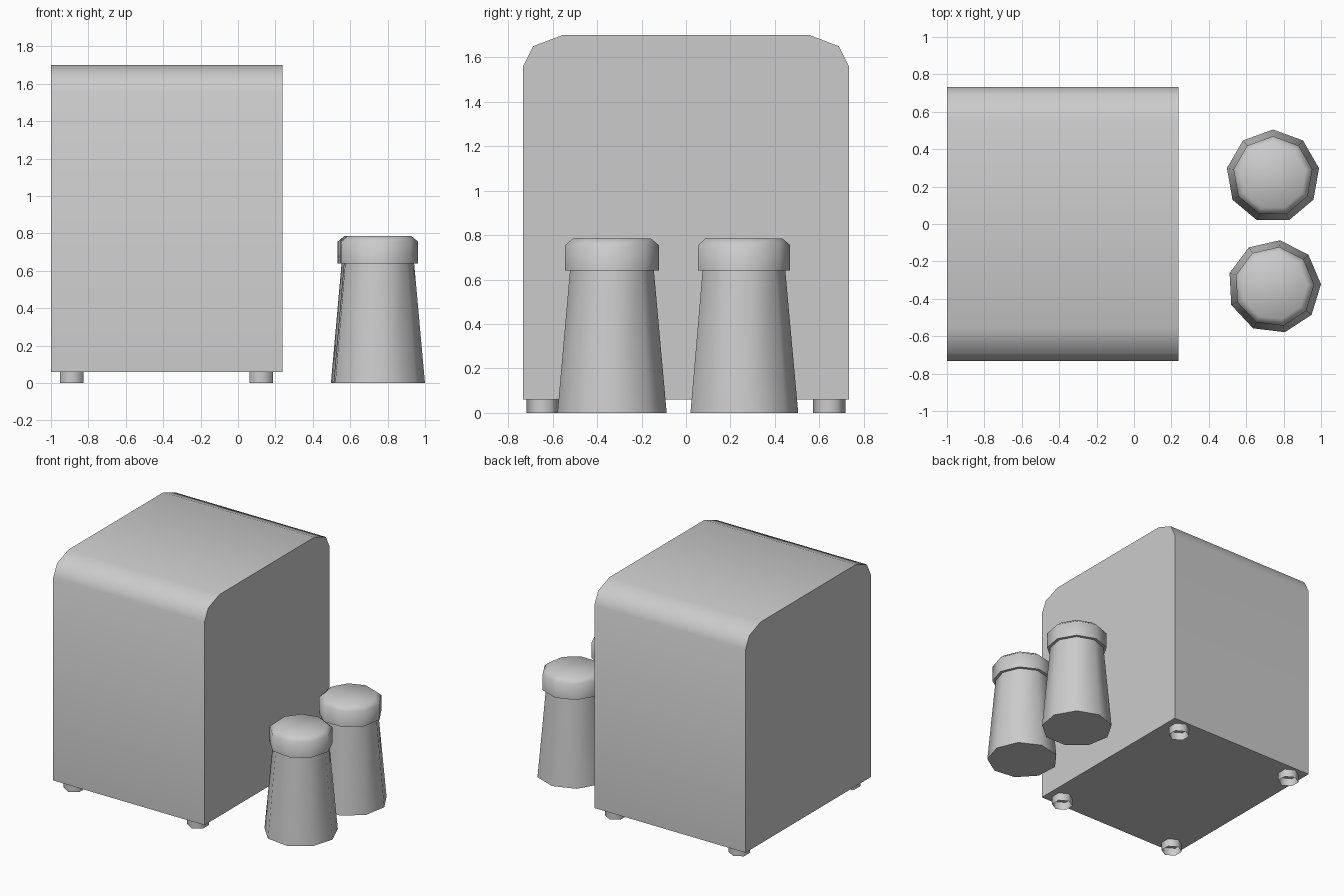
import bpy, bmesh
from math import radians, pi, sin, cos

if "Cube" in bpy.data.objects:
    bpy.data.objects.remove(bpy.data.objects["Cube"])


def make_object(name, bm, angle=60):
    bmesh.ops.recalc_face_normals(bm, faces=bm.faces)
    mesh = bpy.data.meshes.new(name)
    bm.to_mesh(mesh)
    bm.free()
    ob = bpy.data.objects.new(name, mesh)
    bpy.context.collection.objects.link(ob)
    bpy.ops.object.select_all(action='DESELECT')
    ob.select_set(True)
    bpy.context.view_layer.objects.active = ob
    bpy.ops.object.shade_smooth_by_angle(angle=radians(angle))
    return ob


def turned(name, profile, sides, location, turn=0.0, caps=True):
    """Revolve (radius, z) points with a fixed number of sides; a corner faces +y."""
    bm = bmesh.new()
    rings = []
    for r, z in profile:
        rings.append([bm.verts.new((r * cos(a), r * sin(a), z))
                      for a in (pi / 2 + 2 * pi * i / sides for i in range(sides))])
    for low, high in zip(rings, rings[1:]):
        for i in range(sides):
            j = (i + 1) % sides
            bm.faces.new((low[i], low[j], high[j], high[i]))
    if caps:
        bm.faces.new(rings[0][::-1])
        bm.faces.new(rings[-1])
    ob = make_object(name, bm)
    ob.location = location
    ob.rotation_euler.z = radians(turn)
    return ob


# Cabinet: rounded-top profile extruded along x
half = [(0.733, 0.06), (0.733, 1.56), (0.688, 1.65), (0.556, 1.70)]
outline = half + [(-y, z) for y, z in reversed(half)]
bm = bmesh.new()
face = bm.faces.new([bm.verts.new((-1.0, y, z)) for y, z in outline])
out = bmesh.ops.extrude_face_region(bm, geom=[face], use_keep_orig=True)
bmesh.ops.translate(bm, vec=(1.238, 0, 0),
                    verts=[g for g in out['geom'] if isinstance(g, bmesh.types.BMVert)])
make_object("cabinet", bm)

# Four hollow hexagonal feet
for sx, side_x in ((-1, "left"), (1, "right")):
    for sy, side_y in ((-1, "front"), (1, "back")):
        turned(f"foot_{side_y}_{side_x}", [(0.073, 0), (0.073, 0.06)], 6,
               (-0.382 + sx * 0.506, sy * 0.644, 0), caps=False)

# Two nine-sided shakers: tapered jar and bevelled lid
for label, x, y, turn in (("back", 0.743, 0.255, 0), ("front", 0.75, -0.335, -7)):
    turned(f"shaker_jar_{label}", [(0.25, 0), (0.192, 0.64)], 9, (x, y, 0), turn)
    turned(f"shaker_lid_{label}", [(0.214, 0.64), (0.214, 0.755), (0.178, 0.785)], 9,
           (x, y, 0), turn)
